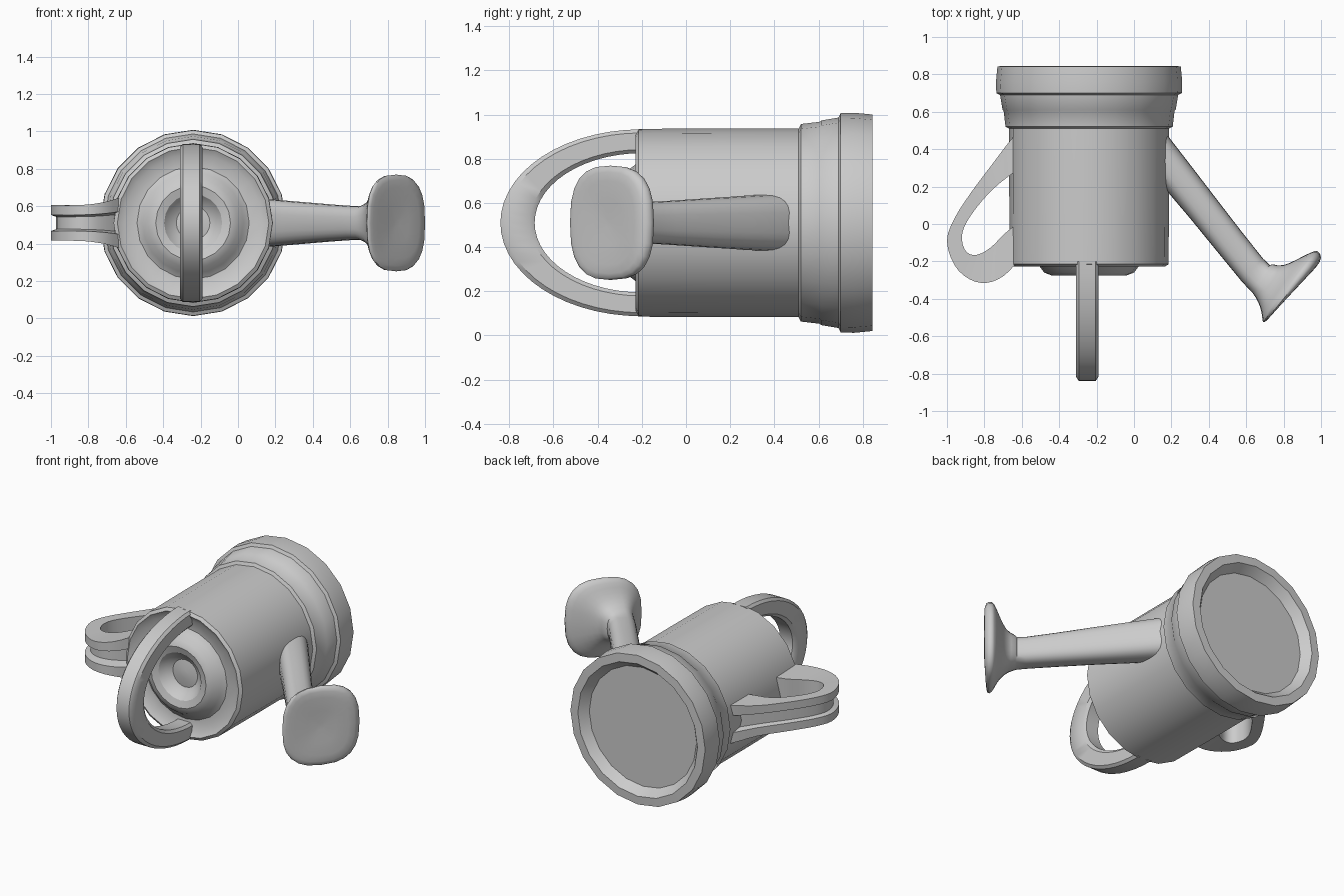
import bpy, bmesh, math
from mathutils import Vector

if "Cube" in bpy.data.objects:
    bpy.data.objects.remove(bpy.data.objects["Cube"])

CX, CZ = -0.24, 0.51      # axis of the can, which lies along y


def make(name, rings, angle, merge=False):
    """Skin a list of equal-length vertex rings and cap both ends."""
    bm = bmesh.new()
    vs = [[bm.verts.new(p) for p in r] for r in rings]
    n = len(vs[0])
    for a, b in zip(vs, vs[1:]):
        for i in range(n):
            j = (i + 1) % n
            bm.faces.new((a[i], a[j], b[j], b[i]))
    bm.faces.new(vs[0])
    bm.faces.new(vs[-1])
    bmesh.ops.recalc_face_normals(bm, faces=bm.faces)
    me = bpy.data.meshes.new(name)
    bm.to_mesh(me)
    bm.free()
    ob = bpy.data.objects.new(name, me)
    bpy.context.collection.objects.link(ob)
    bpy.ops.object.select_all(action='DESELECT')
    ob.select_set(True)
    bpy.context.view_layer.objects.active = ob
    bpy.ops.object.shade_smooth_by_angle(angle=math.radians(angle))
    return ob


def smooth_path(pts, steps):
    """Catmull-Rom resampling of stations of any dimension."""
    out = []
    for k in range(len(pts) - 1):
        quad = [pts[max(k - 1, 0)], pts[k], pts[k + 1], pts[min(k + 2, len(pts) - 1)]]
        for s in range(steps):
            t = s / steps
            out.append([0.5 * (2 * b + (c - a) * t + (2 * a - 5 * b + 4 * c - d) * t * t
                               + (3 * b - a - 3 * c + d) * t ** 3)
                        for a, b, c, d in zip(*quad)])
    return out + [list(pts[-1])]


def section_rings(stations, section):
    """Station = edge A (x, y), edge B (x, y), half height; section in -1..1."""
    rings = []
    for ax, ay, bx, by, h in stations:
        a, b = Vector((ax, ay, CZ)), Vector((bx, by, CZ))
        rings.append([(a + b) / 2 + (a - b) / 2 * u + Vector((0, 0, h * v))
                      for u, v in section])
    return rings


# can body: (radius, y) from the dimpled lid to the recessed base
profile = [(0.03, -0.215), (0.09, -0.205), (0.125, -0.225), (0.155, -0.262),
           (0.20, -0.275), (0.24, -0.26), (0.27, -0.22), (0.30, -0.2),
           (0.37, -0.205), (0.405, -0.228), (0.425, -0.215), (0.427, 0.15),
           (0.427, 0.51), (0.447, 0.52), (0.457, 0.605), (0.463, 0.612),
           (0.476, 0.69), (0.496, 0.70), (0.498, 0.76), (0.49, 0.843),
           (0.435, 0.845), (0.39, 0.79)]
SIDES = 20
make("can_body", [[(CX + r * math.cos(2 * math.pi * i / SIDES), y,
                    CZ + r * math.sin(2 * math.pi * i / SIDES))
                   for i in range(SIDES)] for r, y in profile], 35)

# carrying handle arched over the opening
arch = []
for k in range(29):
    t = -math.pi / 2 + math.pi * k / 28
    ring = []
    for x, f in [(-.06, .15), (-.045, 0), (.045, 0), (.06, .15),
                 (.06, .85), (.045, 1), (-.045, 1), (-.06, .85)]:
        ry, rz = 0.485 + 0.155 * f, 0.315 + 0.108 * f
        ring.append((CX - 0.01 + x, -0.2 - ry * math.cos(t), CZ + rz * math.sin(t)))
    arch.append(ring)
make("top_handle", arch, 35)

# rear grip: two bands joined by a grooved web
grip = [(-.55, .56, -.55, .34, .14), (-.65, .46, -.65, .27, .125),
        (-.75, .33, -.75, .19, .10), (-.87, .17, -.84, .09, .095),
        (-.96, .03, -.905, -.01, .095), (-1.0, -.09, -.92, -.085, .095),
        (-.96, -.22, -.895, -.15, .095), (-.88, -.295, -.84, -.165, .095),
        (-.79, -.315, -.765, -.125, .10), (-.70, -.28, -.69, -.05, .115),
        (-.62, -.20, -.60, .02, .14)]
channel = [(1, -1), (1, -.45), (.3, -.35), (.3, .35), (1, .45), (1, 1), (-1, 1), (-1, -1)]
make("rear_grip", section_rings([(a, b, c, d, h) for a, b, c, d, h in smooth_path(grip, 3)],
                                channel), 35)

# spout flaring into a rounded-square sprinkler head
spout = [(.10, .56, .10, .28, .13), (.19, .46, .19, .16, .125),
         (.44, .135, .30, .03, .11), (.69, -.185, .57, -.30, .09),
         (.74, -.215, .635, -.37, .10), (.80, -.22, .665, -.42, .13),
         (.87, -.19, .68, -.465, .18), (.94, -.155, .685, -.495, .235),
         (.98, -.145, .69, -.525, .257), (1.0, -.18, .71, -.515, .25),
         (.97, -.235, .745, -.475, .19), (.865, -.335, .835, -.365, .02)]


def superellipse(n, e):
    pts = []
    for i in range(n):
        c, s = math.cos(2 * math.pi * i / n), math.sin(2 * math.pi * i / n)
        pts.append((math.copysign(abs(c) ** (2 / e), c), math.copysign(abs(s) ** (2 / e), s)))
    return pts


make("spout", section_rings(smooth_path(spout, 2), superellipse(24, 2.7)), 50)
